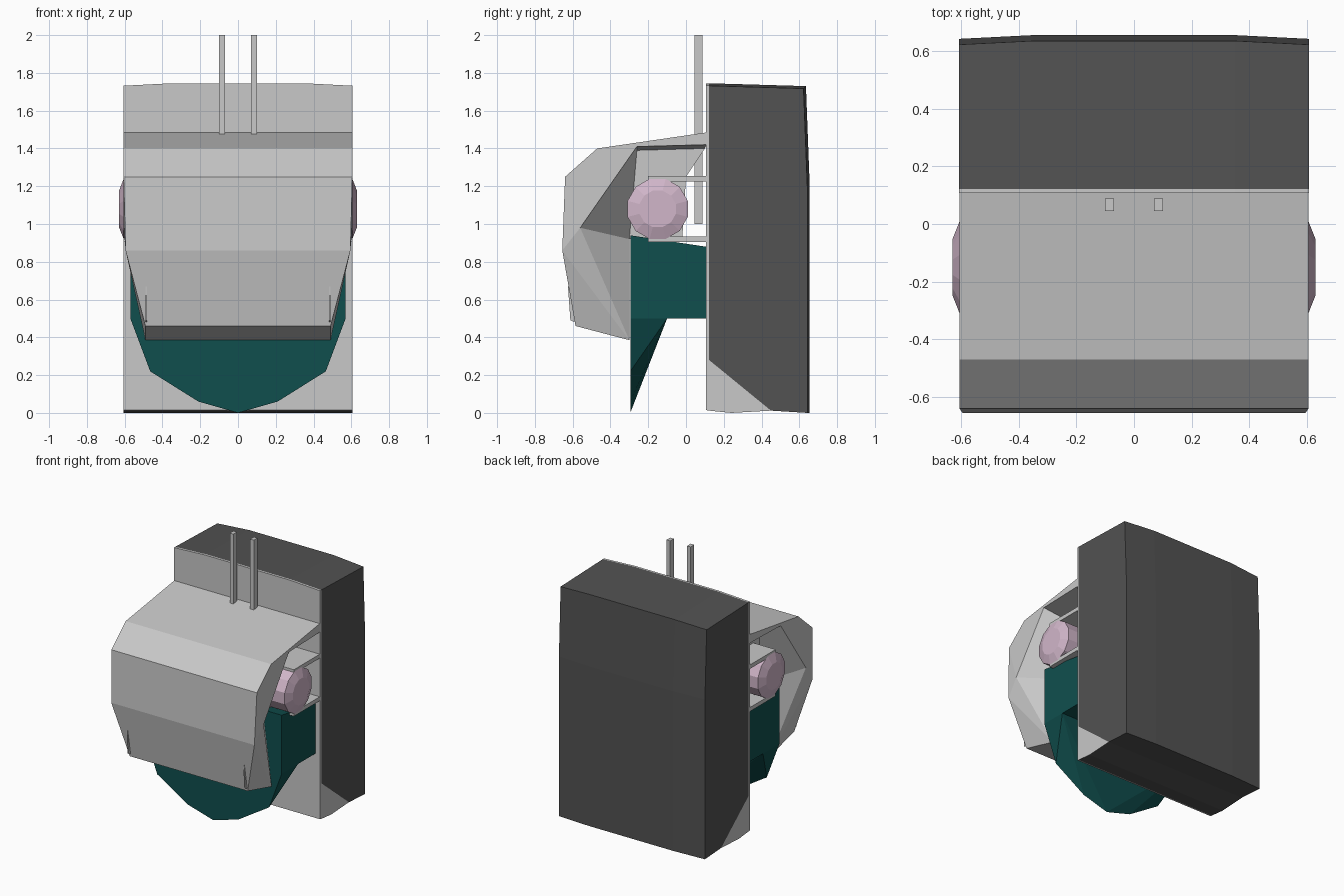
import bpy, bmesh, math
from mathutils import Matrix

if "Cube" in bpy.data.objects:
    bpy.data.objects.remove(bpy.data.objects["Cube"])


def make_material(name, rgb):
    m = bpy.data.materials.new(name)
    m.use_nodes = True
    color = (*rgb, 1)
    m.diffuse_color = color
    m.node_tree.nodes["Principled BSDF"].inputs["Base Color"].default_value = color
    return m


LIGHT = make_material("light grey", (.58, .58, .58))
DARK = make_material("dark grey", (.085, .085, .085))
TEAL = make_material("deep teal", (.005, .078, .076))
PINK = make_material("pale mauve", (.64, .47, .59))


def finish(name, bm, *mats):
    bmesh.ops.recalc_face_normals(bm, faces=bm.faces)
    mesh = bpy.data.meshes.new(name)
    bm.to_mesh(mesh)
    bm.free()
    for m in mats:
        mesh.materials.append(m)
    ob = bpy.data.objects.new(name, mesh)
    bpy.context.collection.objects.link(ob)
    return ob


def box(name, lo, hi, mat):
    bm = bmesh.new()
    bmesh.ops.create_cube(bm, size=1)
    for v in bm.verts:
        for i in range(3):
            v.co[i] = hi[i] if v.co[i] > 0 else lo[i]
    return finish(name, bm, mat)


def prism(profile, stations):
    """Sweep a (y, z) profile along x; the ends crown back and down slightly."""
    bm = bmesh.new()
    rings = []
    for x in stations:
        edge = .013 if abs(x) == max(stations) else 0
        rings.append([bm.verts.new((x, y - (edge if y > .6 else 0), z - (edge if z > 1.5 else 0)))
                      for y, z in profile])
    n = len(profile)
    for a, b in zip(rings, rings[1:]):
        for i in range(n):
            j = (i + 1) % n
            bm.faces.new((a[i], a[j], b[j], b[i]))
    bm.faces.new(rings[0])
    bm.faces.new(rings[-1])
    return bm


def hull(name, half, mat):
    """Convex solid from points mirrored across x."""
    bm = bmesh.new()
    for x, y, z in half:
        for s in ((1, -1) if x else (1,)):
            bm.verts.new((s * x, y, z))
    res = bmesh.ops.convex_hull(bm, input=bm.verts)
    loose = [v for v in bm.verts if not v.link_faces]
    bmesh.ops.delete(bm, geom=loose, context='VERTS')
    bmesh.ops.dissolve_limit(bm, angle_limit=.01, verts=bm.verts, edges=bm.edges)
    return finish(name, bm, mat)


# Back housing: dark case, light front panel, light lower corner
W = (-.607, -.35, 0, .35, .607)
finish("back_case", prism([(.122, 1.745), (.635, 1.73), (.655, 1.2), (.655, 0),
                           (.45, .012), (.122, .28)], W), DARK)
finish("front_panel", prism([(.107, 1.745), (.122, 1.745), (.122, .012), (.107, .015)], W), LIGHT)
skirt = prism([(.122, .28), (.45, .012), (.24, 0), (.122, .012)], W)
skirt.normal_update()
bmesh.ops.recalc_face_normals(skirt, faces=skirt.faces)
for f in skirt.faces:
    f.material_index = 1 if f.normal.z < -.9 else 0
finish("lower_corner", skirt, LIGHT, DARK)

# Chest shell with recessed sides
side = [(.605, .11, 1.485), (.605, -.47, 1.40), (.605, -.64, 1.25),
        (.595, -.655, .86), (.49, -.585, .46), (.49, -.30, .385),
        (.605, .11, 1.42), (.605, -.26, 1.41), (.605, -.56, .98),
        (.42, .10, 1.40), (.42, -.26, 1.39), (.42, -.30, .92),
        (.42, 0, 1.25), (.42, -.02, .92)]
side_faces = [(0, 1, 7, 6), (1, 2, 8, 7), (2, 3, 8), (3, 4, 5), (3, 5, 8), (5, 11, 8),
              (8, 11, 10, 7), (7, 10, 9, 6), (10, 11, 13, 12, 9)]
loop = [0, 1, 2, 3, 4, 5, 11, 13, 12, 9, 6]
bm = bmesh.new()
left = [bm.verts.new(p) for p in side]
right = [bm.verts.new((-x, y, z)) for x, y, z in side]
for f in side_faces:
    bm.faces.new([left[i] for i in f])
    bm.faces.new([right[i] for i in reversed(f)])
for a, b in zip(loop, loop[1:] + loop[:1]):
    bm.faces.new((left[a], left[b], right[b], right[a]))
finish("chest_shell", bm, LIGHT)

# Lower torso and pointed front guard
hull("lower_torso", [(.57, -.295, .5), (.57, -.295, .94), (.57, -.2, .91),
                     (.57, .105, .88), (.57, .105, .5)], TEAL)
hull("front_guard", [(0, -.295, 0), (.21, -.295, .06), (.465, -.295, .22), (.49, -.295, .32),
                     (.57, -.295, .5), (.57, -.1, .5), (.4, -.16, .38)], TEAL)

# Paired details
for s, tag in ((1, "left"), (-1, "right")):
    # Shoulder joint: twelve-sided drum with a shallow cap
    for part, x0, x1, r1, r2 in (("drum", .40, .605, .165, .165), ("cap", .605, .63, .165, .1)):
        bm = bmesh.new()
        bmesh.ops.create_cone(bm, cap_ends=True, segments=12, radius1=r1, radius2=r2, depth=x1 - x0)
        bmesh.ops.rotate(bm, verts=bm.verts, matrix=Matrix.Rotation(math.pi / 12, 3, 'Z'))
        bmesh.ops.rotate(bm, verts=bm.verts, matrix=Matrix.Rotation(s * math.pi / 2, 3, 'Y'))
        bmesh.ops.translate(bm, verts=bm.verts, vec=(s * (x0 + x1) / 2, -.15, 1.08))
        finish(f"{tag}_shoulder_{part}", bm, PINK)
    # Brackets above and below the joint
    inner, outer = sorted((s * .40, s * .605))
    box(f"{tag}_upper_bracket", (inner, -.2, 1.225), (outer, .11, 1.255), LIGHT)
    box(f"{tag}_lower_bracket", (inner, -.2, .905), (outer, .11, .935), LIGHT)
    # Antenna rods
    box(f"{tag}_antenna", (s * .085 - .015, .045, 1.0), (s * .085 + .015, .088, 2.0), LIGHT)
    # Small fins on the lower chest
    fin = prism([(-.59, .48), (-.612, .49), (-.625, .67), (-.60, .66)], (-.004, .004))
    bmesh.ops.translate(fin, verts=fin.verts, vec=(s * .485, 0, 0))
    finish(f"{tag}_chest_fin", fin, LIGHT)
